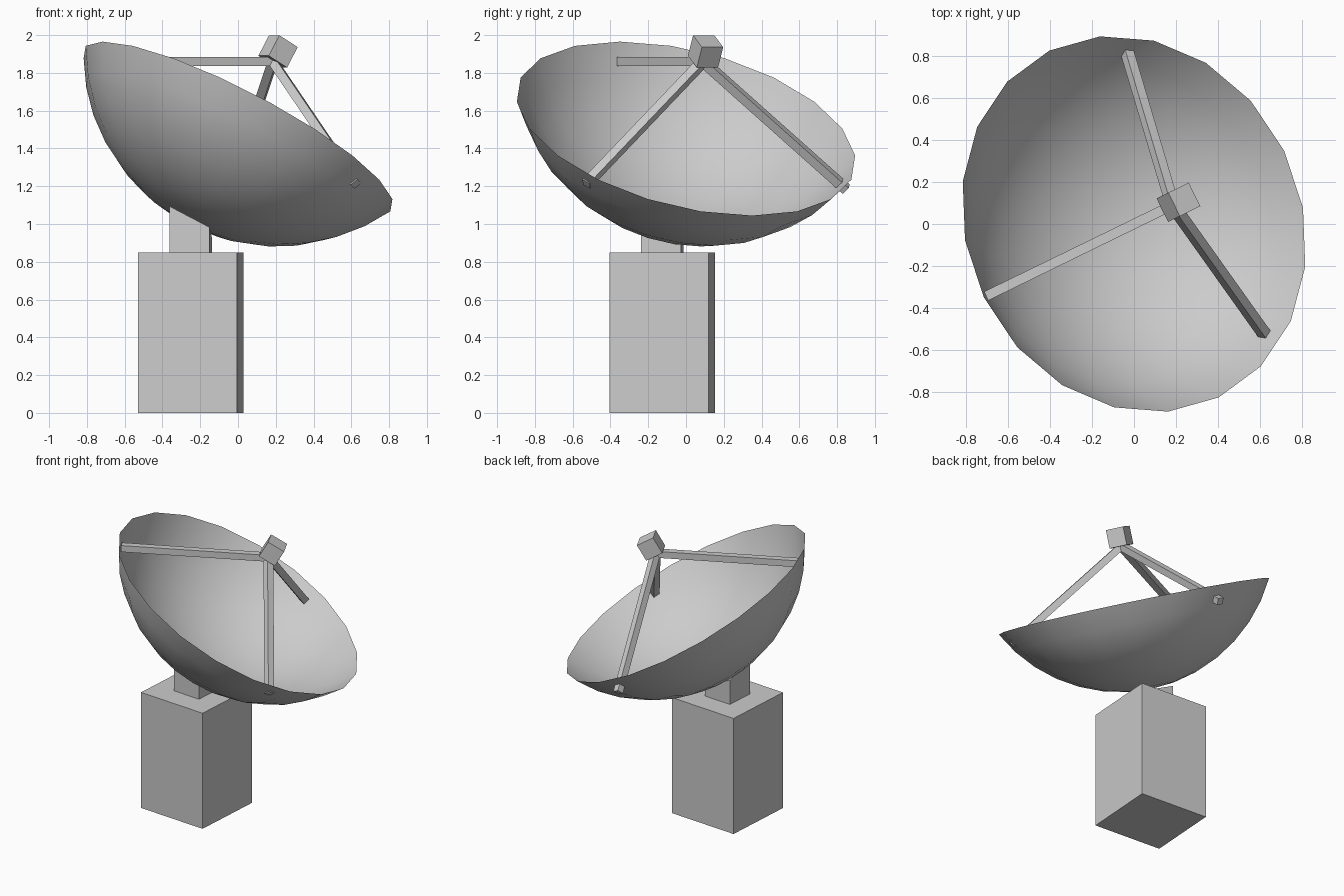
import bpy, bmesh
from math import sin, cos, asin, sqrt, radians, pi
from mathutils import Matrix, Vector

if "Cube" in bpy.data.objects:
    bpy.data.objects.remove(bpy.data.objects["Cube"])

# Dish frame: origin at rim centre, local z is the dish axis, local x points downhill
AIM = (Matrix.Translation((0, 0, 1.505)) @ Matrix.Rotation(radians(26), 4, 'Z')
       @ Matrix.Rotation(radians(30), 4, 'Y'))
RIM, HEIGHT = 0.921, 0.474          # rim radius, sphere centre above the rim
SPHERE = sqrt(RIM**2 + HEIGHT**2)
YAW = Matrix.Rotation(radians(-3.8), 4, 'Z')


def finish(name, bm, matrix):
    bmesh.ops.recalc_face_normals(bm, faces=bm.faces)
    mesh = bpy.data.meshes.new(name)
    bm.to_mesh(mesh)
    bm.free()
    mesh.transform(matrix)
    obj = bpy.data.objects.new(name, mesh)
    bpy.context.collection.objects.link(obj)
    return obj


def box(name, size, centre, matrix):
    bm = bmesh.new()
    bmesh.ops.create_cube(bm, size=1)
    bmesh.ops.scale(bm, vec=size, verts=bm.verts)
    bmesh.ops.translate(bm, vec=centre, verts=bm.verts)
    return finish(name, bm, matrix)


# Pedestal, slightly turned
FOOT = Matrix.Translation((-0.25, -0.125, 0)) @ YAW
box("pedestal", (0.526, 0.526, 0.85), (0, 0, 0.425), FOOT)

# Neck block, its top sloped to sit against the dish
neck = box("neck", (0.212, 0.212, 0.3), (0, 0, 0.99), FOOT)
ball = AIM @ Vector((0, 0, HEIGHT))
for v in neck.data.vertices:
    if v.co.z > 1:
        dx, dy = v.co.x - ball.x, v.co.y - ball.y
        v.co.z = ball.z - sqrt(SPHERE**2 - dx * dx - dy * dy) - 0.025

# Dish: spherical cap with 20 sides
bm = bmesh.new()
RINGS, SIDES = 7, 20
span = asin(RIM / SPHERE)
arc = [bm.verts.new((SPHERE * sin(span * i / RINGS), 0,
                     HEIGHT - SPHERE * cos(span * i / RINGS)))
       for i in range(RINGS + 1)]
edges = [bm.edges.new(pair) for pair in zip(arc, arc[1:])]
bmesh.ops.spin(bm, geom=arc + edges, cent=(0, 0, 0), axis=(0, 0, 1),
               angle=2 * pi, steps=SIDES)
bmesh.ops.remove_doubles(bm, verts=bm.verts, dist=1e-4)
dish = finish("dish", bm, AIM)
dish.data.shade_smooth()

# Receiver cube above the dish
box("receiver", (0.125, 0.125, 0.125), (0, 0, 0.472), AIM)

# Three struts from receiver to dish
for i, (angle, length) in enumerate(((180, 0.99), (60, 1.04), (-60, 0.998))):
    frame = (AIM @ Matrix.Translation((0, 0, 0.41))
             @ Matrix.Rotation(radians(angle), 4, 'Z')
             @ Matrix.Rotation(radians(30), 4, 'Y'))
    box(f"strut_{i + 1}", (length, 0.047, 0.047), (length / 2, 0, 0), frame)
